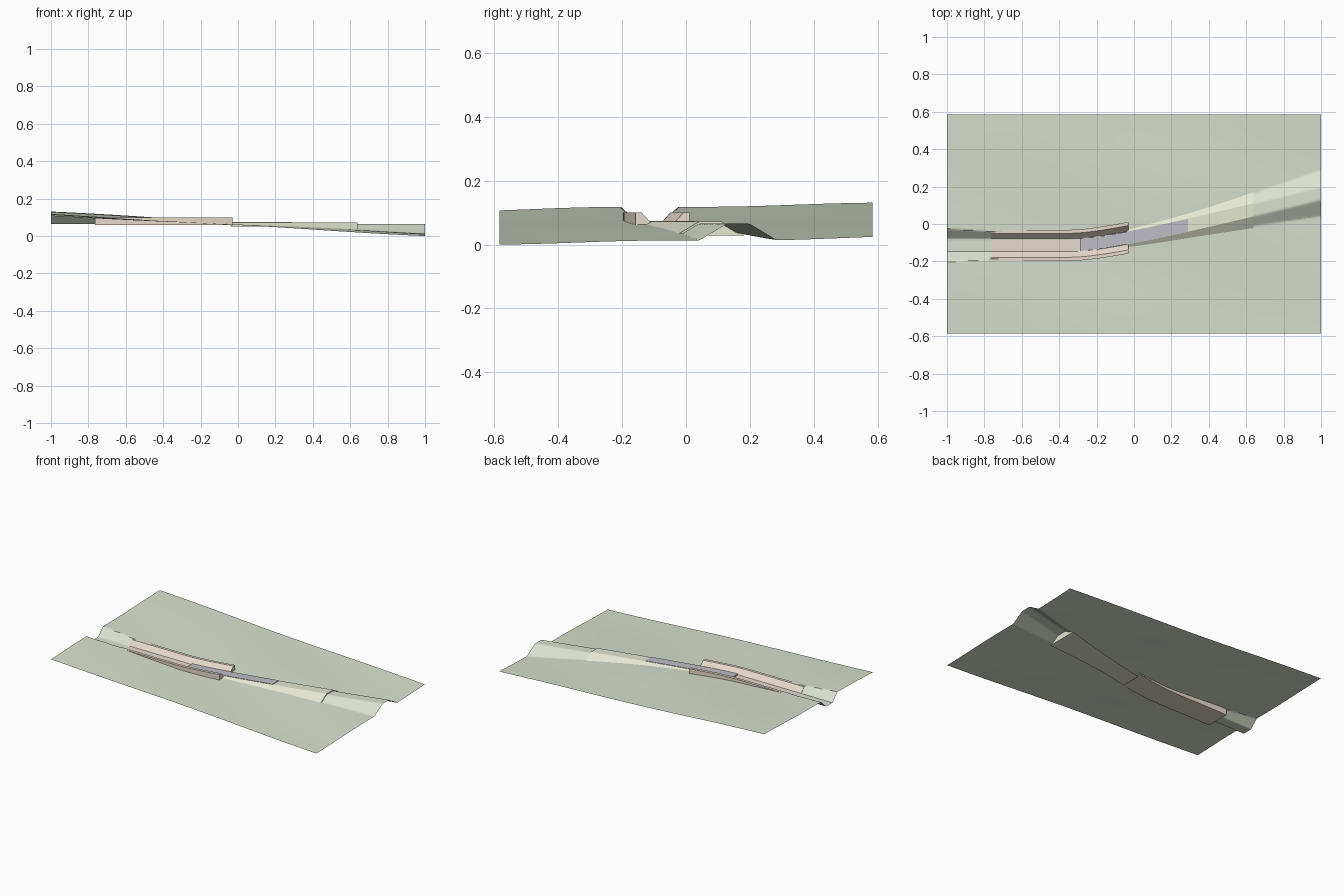
import bpy, bmesh, math

if "Cube" in bpy.data.objects:
    bpy.data.objects.remove(bpy.data.objects["Cube"])

ROAD_Z = 0.069      # level of the finished route
HALF = 0.034        # half width of the route


def paint(obj, name, rgb):
    mat = bpy.data.materials.new(name)
    mat.diffuse_color = (*rgb, 1)
    mat.use_nodes = True
    mat.node_tree.nodes["Principled BSDF"].inputs["Base Color"].default_value = mat.diffuse_color
    obj.data.materials.append(mat)


def route(x):
    """Sideways position of the route centre line: straight, then a bend."""
    t = max(0.0, x + 0.35)
    bend = 0.3
    return -0.114 + 0.245 * (t * t / (t + bend)) * (1 + 0.02 * t)


def heading(x):
    e = 0.01
    return math.atan((route(x + e) - route(x - e)) / (2 * e))


def natural(x, y):
    """Gently rolling hillside."""
    return (0.065 - 0.0525 * x + 0.0175 * y
            + 0.0028 * math.sin(2.6 * x + 7.5 * y)
            + 0.0015 * math.sin(5.0 * x - 2.0 * y))


def graded(x, y):
    """Hillside with the cutting dug out and the bank filled in."""
    d = abs(y - route(x)) * math.cos(heading(x))
    rise = max(0.0, d - HALF)
    low, high = ROAD_Z - 0.004 - 0.62 * rise, ROAD_Z - 0.004 + 0.95 * rise
    return min(max(natural(x, y), low), high)


def finish(name, bm, colour):
    bmesh.ops.recalc_face_normals(bm, faces=bm.faces)
    mesh = bpy.data.meshes.new(name)
    bm.to_mesh(mesh)
    bm.free()
    obj = bpy.data.objects.new(name, mesh)
    bpy.context.collection.objects.link(obj)
    paint(obj, name + "_colour", colour)
    return obj


def sweep(name, x0, x1, steps, section, colour):
    """Closed solid: section(x) gives (offset, z) points square to the route."""
    bm = bmesh.new()
    rings = []
    for i in range(steps + 1):
        x = x0 + (x1 - x0) * i / steps
        y = route(x)
        rings.append([bm.verts.new((x, y + o / math.cos(heading(x)), z))
                      for o, z in section(x)])
    for a, b in zip(rings, rings[1:]):
        for k in range(len(a)):
            n = (k + 1) % len(a)
            bm.faces.new((a[k], a[n], b[n], b[k]))
    bm.faces.new(rings[0])
    bm.faces.new(rings[-1])
    return finish(name, bm, colour)


# terrain sheet
NX, NY, HY = 150, 150, 0.585
bm = bmesh.new()
bmesh.ops.create_grid(bm, x_segments=NX, y_segments=NY, size=1)
for v in bm.verts:
    v.co.y *= HY
    v.co.z = graded(v.co.x, v.co.y)
low = min(v.co.z for v in bm.verts)
for v in bm.verts:
    v.co.z -= low
terrain = finish("terrain", bm, (0.69, 0.75, 0.62))
if terrain.data.polygons[0].normal.z < 0:
    terrain.data.flip_normals()
bpy.context.view_layer.objects.active = terrain
terrain.select_set(True)
bpy.ops.object.shade_smooth_by_angle(angle=math.radians(25))


# cutting lining: solid trough with sloping inner walls
def trough(x):
    half = [(HALF, ROAD_Z - 0.003), (0.064, 0.1), (0.083, 0.1), (0.083, 0.06)]
    return half + [(-o, z) for o, z in reversed(half)]


sweep("cutting_lining", -0.765, -0.03, 24, trough, (0.80, 0.70, 0.60))


# embankment: trapezoid widening as the ground falls away
def bank(x):
    foot = natural(x, route(x)) - low - 0.008
    foot = min(foot, 0.05)
    top = 0.072
    spread = HALF + (top - foot) / 0.62
    return [(-HALF, top), (HALF, top), (spread, foot), (-spread, foot)]


sweep("embankment", -0.04, 0.64, 24, bank, (0.78, 0.80, 0.64))


# road deck through the middle
def deck(x):
    return [(-0.033, 0.0745), (0.033, 0.0745), (0.033, 0.064), (-0.033, 0.064)]


sweep("road_deck", -0.29, 0.29, 24, deck, (0.52, 0.51, 0.56))
